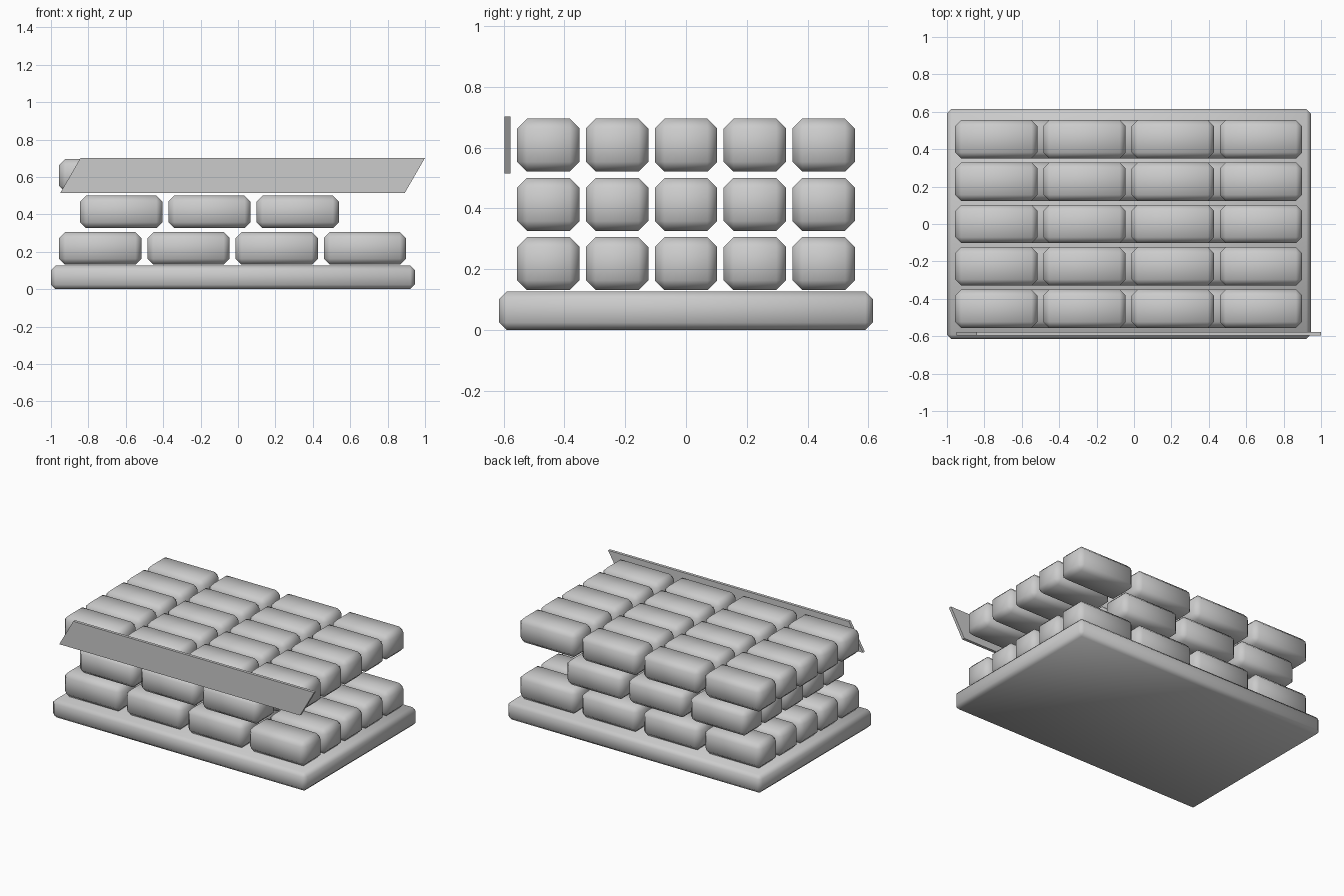
import bpy, bmesh
from math import radians

if "Cube" in bpy.data.objects:
    bpy.data.objects.remove(bpy.data.objects["Cube"])


def rounded_block(name, x, y, z, bevel):
    """Chamfered, smooth-shaded box from (min, max) ranges."""
    bm = bmesh.new()
    bmesh.ops.create_cube(bm, size=1)
    for v in bm.verts:
        v.co = [r[0] + (c + 0.5) * (r[1] - r[0]) for c, r in zip(v.co, (x, y, z))]
    centre = [(r[0] + r[1]) / 2 for r in (x, y, z)]
    bmesh.ops.translate(bm, verts=bm.verts, vec=[-c for c in centre])
    bmesh.ops.bevel(bm, geom=bm.edges[:], offset=bevel, segments=1,
                    profile=0.5, affect='EDGES')
    me = bpy.data.meshes.new(name)
    bm.to_mesh(me)
    bm.free()
    ob = bpy.data.objects.new(name, me)
    ob.location = centre
    bpy.context.collection.objects.link(ob)
    bpy.ops.object.select_all(action='DESELECT')
    ob.select_set(True)
    bpy.context.view_layer.objects.active = ob
    bpy.ops.object.shade_smooth_by_angle(angle=radians(60))
    return ob


# Base slab
rounded_block("base_slab", (-1.0, 0.945), (-0.615, 0.615), (0.0, 0.126), 0.024)

# Three layers of blocks: (first x, count along x, bottom z)
LENGTH, WIDTH, HEIGHT = 0.44, 0.205, 0.174
layers = [(-0.956, 4, 0.131), (-0.844, 3, 0.326), (-0.956, 4, 0.521)]
for n, (x0, count, z0) in enumerate(layers, 1):
    for row in range(5):
        yc = (row - 2) * 0.2265
        for i in range(count):
            x = x0 + i * 0.4715
            rounded_block(f"block_layer{n}_row{row + 1}_{i + 1}", (x, x + LENGTH),
                          (yc - WIDTH / 2, yc + WIDTH / 2), (z0, z0 + HEIGHT), 0.032)

# Slanted-end board along the front of the top layer
bm = bmesh.new()
profile = [(-0.95, 0.515), (0.892, 0.515), (1.0, 0.702), (-0.842, 0.702)]
face = bm.faces.new([bm.verts.new((x, -0.577, z)) for x, z in profile])
ext = bmesh.ops.extrude_face_region(bm, geom=[face])
bmesh.ops.translate(bm, vec=(0, -0.02, 0),
                    verts=[g for g in ext["geom"] if isinstance(g, bmesh.types.BMVert)])
bmesh.ops.recalc_face_normals(bm, faces=bm.faces)
if len(bm.faces) == 5:
    bmesh.ops.holes_fill(bm, edges=bm.edges)
me = bpy.data.meshes.new("front_board")
bm.to_mesh(me)
bm.free()
bpy.context.collection.objects.link(bpy.data.objects.new("front_board", me))
